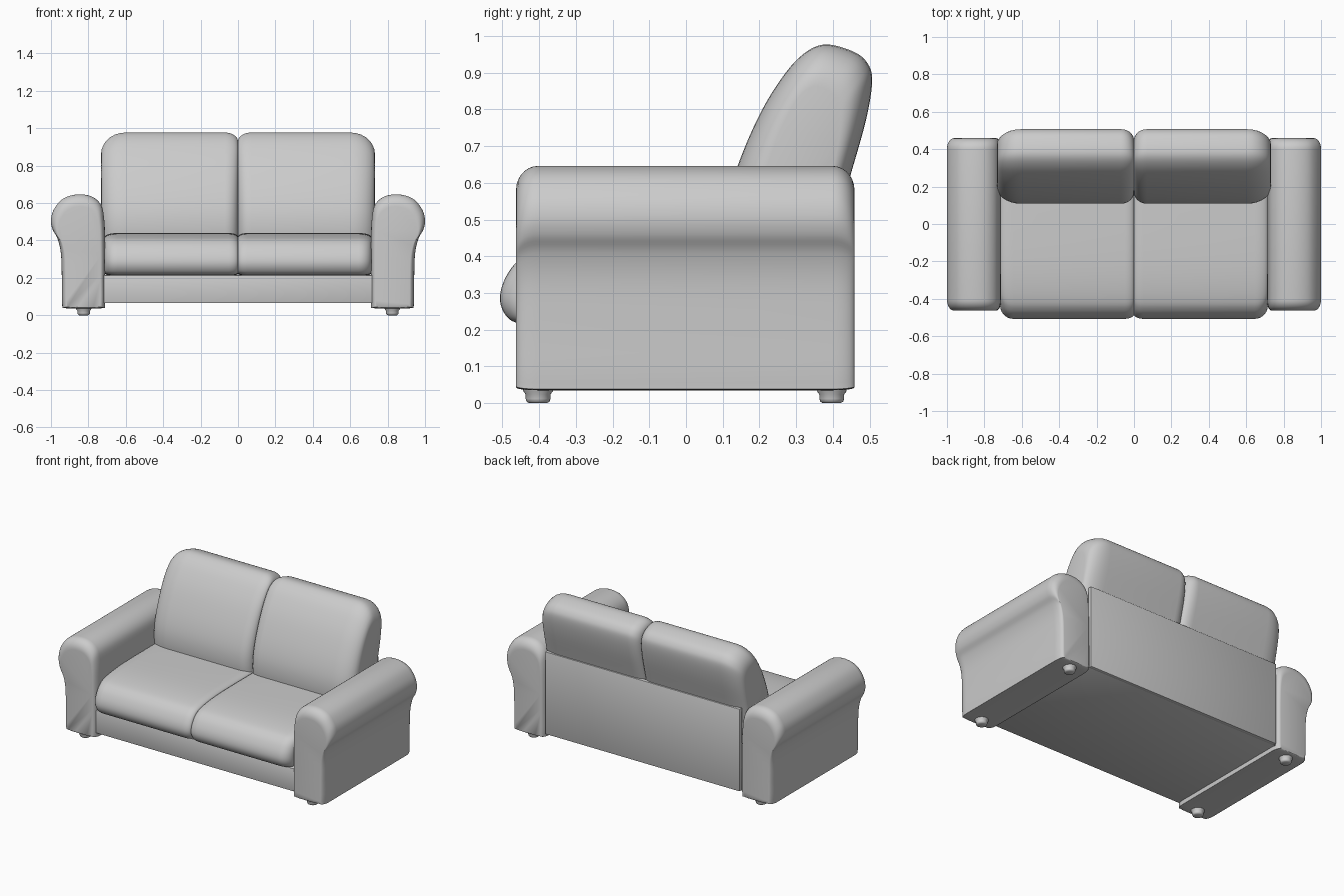
import bpy, bmesh, math
from mathutils import Vector

if "Cube" in bpy.data.objects:
    bpy.data.objects.remove(bpy.data.objects["Cube"])


def smooth_loop(pts, n=5):
    """Closed Catmull-Rom curve through the points."""
    out, k = [], len(pts)
    for i in range(k):
        p0, p1, p2, p3 = (Vector(pts[(i + j) % k]) for j in (-1, 0, 1, 2))
        for s in range(n):
            t = s / n
            out.append(0.5 * (2 * p1 + (p2 - p0) * t + (2 * p0 - 5 * p1 + 4 * p2 - p3) * t**2
                              + (3 * p1 - p0 - 3 * p2 + p3) * t**3))
    return out


def finish(bm, name, angle=40):
    bmesh.ops.recalc_face_normals(bm, faces=bm.faces)
    me = bpy.data.meshes.new(name)
    bm.to_mesh(me)
    bm.free()
    ob = bpy.data.objects.new(name, me)
    bpy.context.collection.objects.link(ob)
    bpy.ops.object.select_all(action='DESELECT')
    ob.select_set(True)
    bpy.context.view_layer.objects.active = ob
    bpy.ops.object.shade_smooth_by_angle(angle=math.radians(angle))
    return ob


def padded(name, profile, a, b, ends, shrink, pivot, place, steps=7):
    """Sweep a profile from a to b; both ends round over, shrinking to the pivot."""
    loop, pivot = smooth_loop(profile), Vector(pivot)
    ts = [i / steps * math.pi / 2 for i in range(steps + 1)]
    first = [(a + ends[0] * (1 - math.sin(t)), shrink[0], 1 - math.cos(t)) for t in reversed(ts)]
    last = [(b - ends[1] * (1 - math.sin(t)), shrink[1], 1 - math.cos(t)) for t in ts]
    bm, rings = bmesh.new(), []
    for pos, sh, f in first[::-1] + last:
        rings.append((pos, sh, f))
    rings.sort(key=lambda r: r[0])
    rows = []
    for pos, sh, f in rings:
        row = []
        for p in loop:
            d = p - pivot
            q = pivot + Vector((d.x * (1 - sh[0] * f), d.y * (1 - sh[1] * f)))
            row.append(bm.verts.new(place(pos, q.x, q.y)))
        rows.append(row)
    n = len(loop)
    for r0, r1 in zip(rows, rows[1:]):
        for i in range(n):
            bm.faces.new((r0[i], r0[(i + 1) % n], r1[(i + 1) % n], r1[i]))
    bm.faces.new(rows[0])
    bm.faces.new(rows[-1])
    return finish(bm, name)


def box(name, lo, hi, bevel=0.004):
    bm = bmesh.new()
    bmesh.ops.create_cube(bm, size=1)
    for v in bm.verts:
        v.co = [lo[i] + (v.co[i] + 0.5) * (hi[i] - lo[i]) for i in range(3)]
    bmesh.ops.bevel(bm, geom=bm.edges[:], offset=bevel, segments=2, affect='EDGES', profile=0.5)
    return finish(bm, name, 30)


# Profiles: arm in (x, z), cushions in (y, z)
arm = [(0.725, 0.038), (0.82, 0.035), (0.925, 0.038), (0.94, 0.055), (0.942, 0.2), (0.947, 0.33),
       (0.965, 0.41), (0.992, 0.46), (1.0, 0.51), (0.985, 0.565), (0.94, 0.62), (0.87, 0.645),
       (0.79, 0.638), (0.735, 0.595), (0.716, 0.52), (0.71, 0.38), (0.71, 0.2), (0.711, 0.055)]
seat = [(-0.40, 0.213), (-0.465, 0.22), (-0.495, 0.245), (-0.507, 0.285), (-0.495, 0.335),
        (-0.46, 0.385), (-0.40, 0.415), (-0.25, 0.435), (0.0, 0.44), (0.26, 0.435),
        (0.30, 0.40), (0.30, 0.25), (0.26, 0.213), (-0.1, 0.213)]
back = [(0.13, 0.39), (0.11, 0.44), (0.113, 0.54), (0.142, 0.65), (0.195, 0.775), (0.25, 0.87),
        (0.31, 0.943), (0.375, 0.977), (0.455, 0.958), (0.495, 0.925), (0.507, 0.875),
        (0.49, 0.77), (0.445, 0.61), (0.40, 0.45), (0.36, 0.385), (0.24, 0.37)]

for s, side in ((1, "right"), (-1, "left")):
    along_y = lambda pos, u, v: (s * u, pos, v)
    along_x = lambda pos, u, v: (s * pos, u, v)
    # Rolled arm
    padded(side + "_arm", arm, -0.463, 0.459, (0.06, 0.06), ((0.22, 0.12),) * 2,
           (0.83, 0.10), along_y)
    # Cushions
    padded(side + "_seat_cushion", seat, 0.0, 0.715, (0.05, 0.07), ((0.03, 0.15), (0.085, 0.17)),
           (0.3, 0.30), along_x)
    padded(side + "_back_cushion", back, 0.0, 0.732, (0.07, 0.13), ((0.30, 0.10), (0.42, 0.24)),
           (0.31, 0.50), along_x)
    # Feet
    for y, end in ((-0.403, "front"), (0.397, "back")):
        prof = [(0, 0), (0.024, 0), (0.031, 0.004), (0.034, 0.012), (0.034, 0.024),
                (0.040, 0.032), (0.042, 0.045)]
        bm = bmesh.new()
        vs = [bm.verts.new((s * 0.825 + r, y, z)) for r, z in prof]
        es = [bm.edges.new(e) for e in zip(vs, vs[1:])]
        bmesh.ops.spin(bm, geom=vs + es, cent=(s * 0.825, y, 0), axis=(0, 0, 1),
                       angle=2 * math.pi, steps=24)
        bmesh.ops.remove_doubles(bm, verts=bm.verts, dist=1e-5)
        finish(bm, f"{side}_{end}_foot")

# Frame under the seat and the flat back panel
box("base_frame", (-0.72, -0.445, 0.065), (0.72, 0.435, 0.215))
box("back_panel", (-0.706, 0.425, 0.065), (0.706, 0.452, 0.605))
